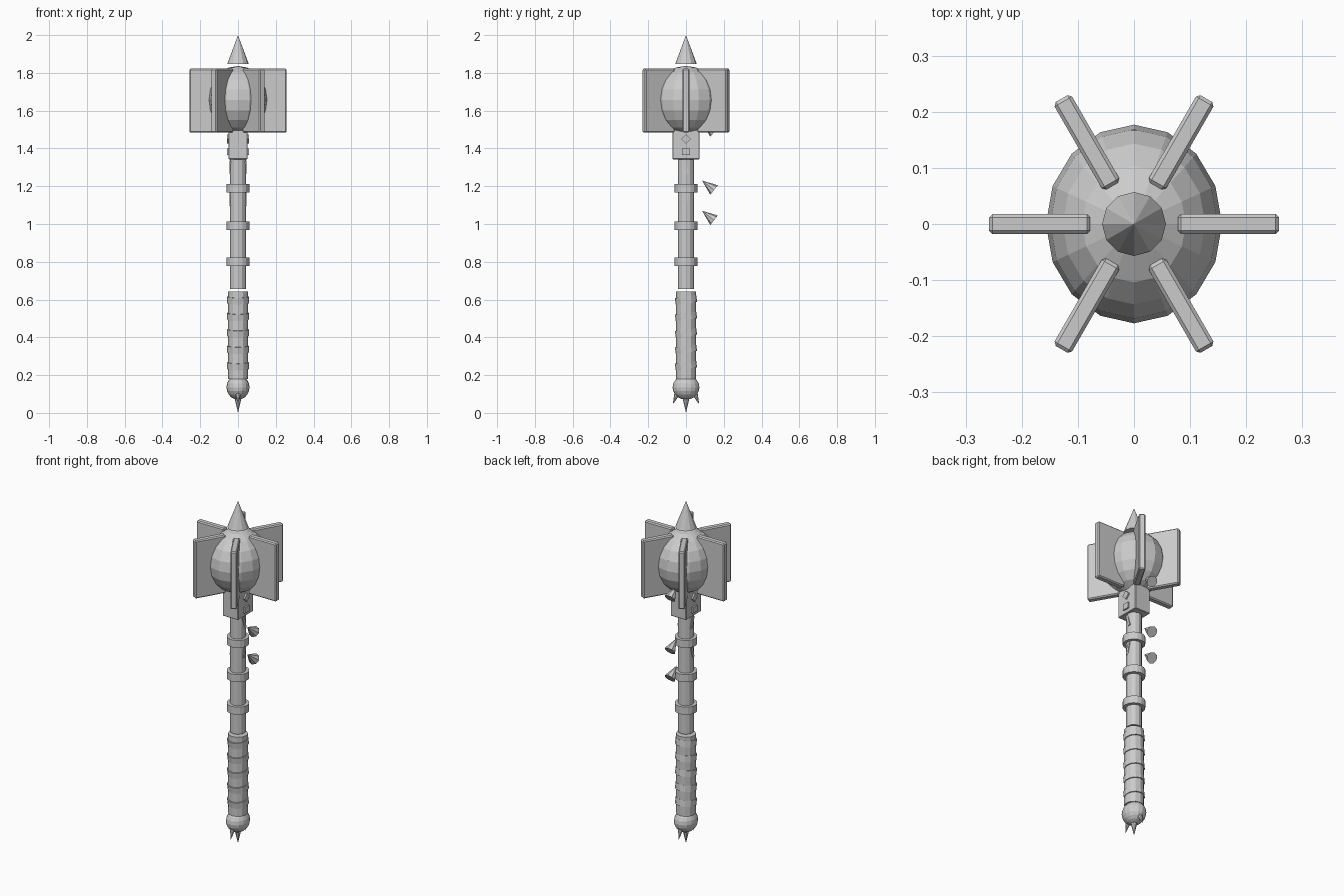
import bpy, math
from mathutils import Vector

if "Cube" in bpy.data.objects:
    bpy.data.objects.remove(bpy.data.objects["Cube"])

steel = bpy.data.materials.new("plain grey")
steel.diffuse_color = (0.6, 0.6, 0.6, 1)
steel.use_nodes = True
steel.node_tree.nodes["Principled BSDF"].inputs["Base Color"].default_value = steel.diffuse_color


def finish(name):
    ob = bpy.context.object
    ob.name = name
    ob.data.materials.append(steel)
    return ob


def cylinder(name, r, z0, z1, sides=12, tilt=0.0):
    bpy.ops.mesh.primitive_cylinder_add(vertices=sides, radius=r, depth=z1 - z0,
                                        location=(0, 0, (z0 + z1) / 2), rotation=(tilt, 0, 0))
    return finish(name)


def spike(name, base, tip, r, sides=8):
    base, tip = Vector(base), Vector(tip)
    d = tip - base
    bpy.ops.mesh.primitive_cone_add(vertices=sides, radius1=r, radius2=0, depth=d.length,
                                    location=(base + tip) / 2,
                                    rotation=d.to_track_quat('Z', 'Y').to_euler())
    return finish(name)


def ball(name, z, size, seg, rings):
    bpy.ops.mesh.primitive_uv_sphere_add(segments=seg, ring_count=rings, radius=1, location=(0, 0, z))
    bpy.context.object.scale = size
    return finish(name)


def box(name, loc, size, rot=(0, 0, 0), bevel=0.0):
    bpy.ops.mesh.primitive_cube_add(size=1, location=loc, rotation=rot)
    ob = finish(name)
    ob.scale = size
    if bevel:
        bpy.ops.object.transform_apply(location=False, rotation=False, scale=True)
        m = ob.modifiers.new("bevel", 'BEVEL')
        m.width = bevel
        m.segments = 1
    return ob


# Handle: shaft, metal rings, grip and its slightly tilted wraps
cylinder("shaft", 0.042, 0.655, 1.40)
for z in (0.80, 0.99, 1.19):
    cylinder("shaft_ring", 0.06, z - 0.022, z + 0.022, 16)
cylinder("grip", 0.053, 0.18, 0.643)
for i in range(5):
    z = 0.25 + i * 0.087
    cylinder("grip_wrap", 0.057, z - 0.018, z + 0.018, 12, math.radians(8))

# Pommel with three spikes in the side plane
ball("pommel", 0.135, (0.061, 0.071, 0.065), 16, 10)
spike("pommel_spike", (0, 0, 0.085), (0, 0, 0), 0.02)
for s in (-1, 1):
    spike("pommel_spike", (0, s * 0.04, 0.12), (0, s * 0.07, 0.045), 0.02)

# Collar with small studs, and thin plates on the sides of the shaft
box("collar", (0, 0, 1.42), (0.1, 0.142, 0.155), bevel=0.003)
for s in (-1, 1):
    box("diamond_stud", (s * 0.05, 0, 1.45), (0.018, 0.035, 0.035), (math.pi / 4, 0, 0))
    box("square_stud", (s * 0.05, 0, 1.382), (0.018, 0.04, 0.035))
    for z, a in ((1.30, 0.25), (1.13, -0.2)):
        box("shaft_plate", (s * 0.041, 0, z), (0.006, 0.016, 0.07), (a, 0, 0))

# Head: core, flanges and top spike
ball("head_core", 1.657, (0.157, 0.177, 0.18), 16, 10)
for i in range(6):
    a = i * math.pi / 3
    box("flange", (0.168 * math.cos(a), 0.168 * math.sin(a), 1.653),
        (0.18, 0.036, 0.338), (0, 0, a), 0.006)
spike("top_spike", (0, 0, 1.848), (0, 0, 2.0), 0.057, 12)

# Row of cones along the back, points towards the handle
for z in (1.02, 1.18, 1.487, 1.69):
    spike("back_cone", (0, 0.1485, z), (0, 0.085, z + 0.05), 0.032)
